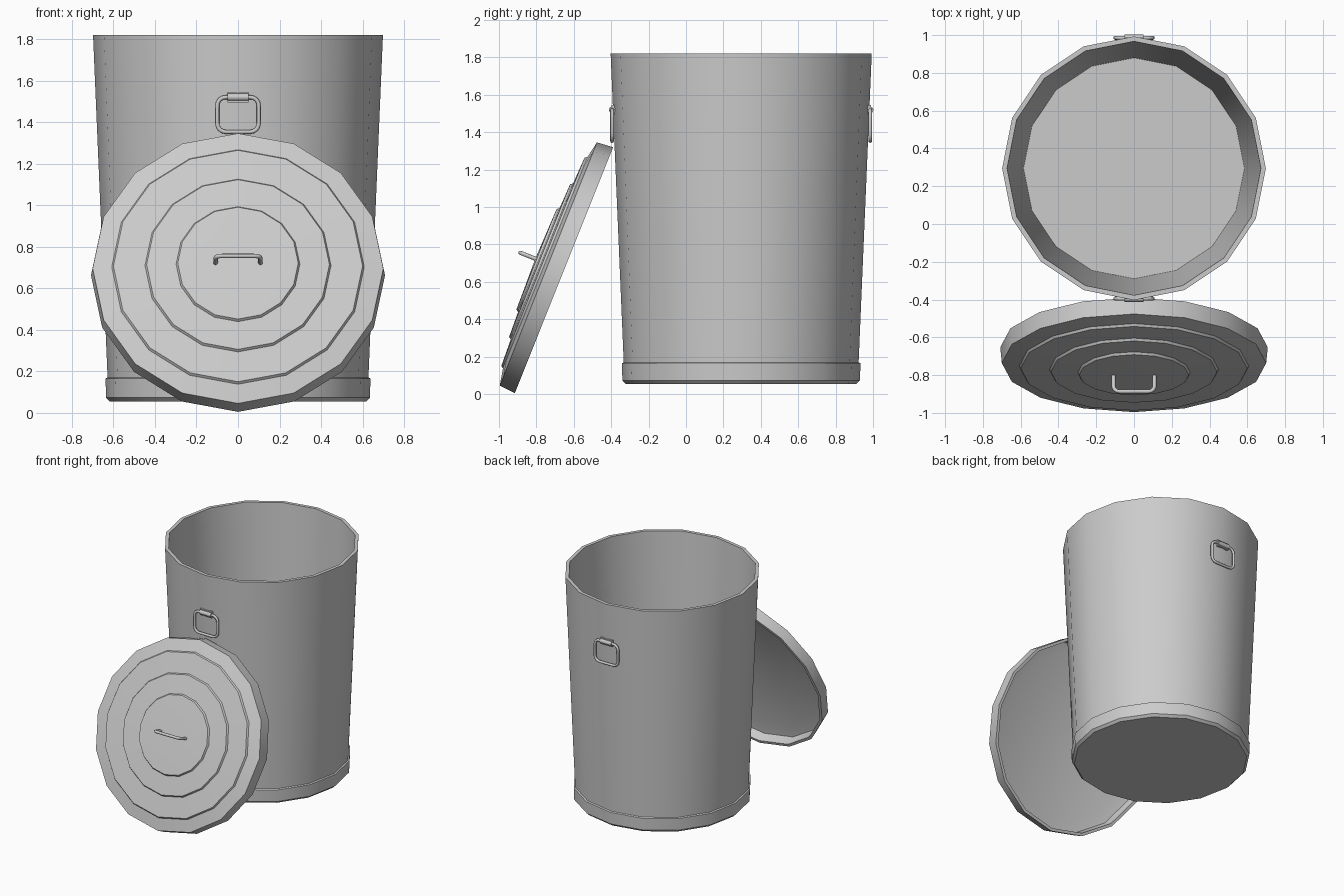
import bpy, bmesh, math
from mathutils import Matrix, Vector

if "Cube" in bpy.data.objects:
    bpy.data.objects.remove(bpy.data.objects["Cube"])

SIDES = 16
CAN_Y = 0.295


def smooth(ob, angle=30):
    bpy.ops.object.select_all(action='DESELECT')
    ob.select_set(True)
    bpy.context.view_layer.objects.active = ob
    bpy.ops.object.shade_smooth_by_angle(angle=math.radians(angle))


def add_mesh(name, bm, matrix):
    bmesh.ops.recalc_face_normals(bm, faces=bm.faces)
    me = bpy.data.meshes.new(name)
    bm.to_mesh(me)
    bm.free()
    ob = bpy.data.objects.new(name, me)
    bpy.context.collection.objects.link(ob)
    ob.matrix_world = matrix
    smooth(ob)
    return ob


def lathe(name, profile, matrix):
    """Spin an (r, z) profile, running from axis to axis, into a closed solid."""
    bm = bmesh.new()
    rings = []
    for r, z in profile:
        if r == 0:
            rings.append([bm.verts.new((0, 0, z))] * SIDES)
        else:
            rings.append([bm.verts.new((r * math.cos(a), r * math.sin(a), z))
                          for a in (2 * math.pi * i / SIDES for i in range(SIDES))])
    for lo, hi in zip(rings, rings[1:]):
        for i in range(SIDES):
            j = (i + 1) % SIDES
            bm.faces.new(dict.fromkeys((lo[i], lo[j], hi[j], hi[i])))
    return add_mesh(name, bm, matrix)


def arc(cx, cz, r, start):
    """Quarter-circle corner in the local XZ plane."""
    return [(cx + r * math.cos(math.radians(start + t)), 0,
             cz + r * math.sin(math.radians(start + t))) for t in (0, 22.5, 45, 67.5, 90)]


def tube(name, points, radius, matrix, cyclic=False):
    cu = bpy.data.curves.new(name, 'CURVE')
    cu.dimensions = '3D'
    cu.bevel_depth = radius
    cu.bevel_resolution = 2
    cu.use_fill_caps = True
    sp = cu.splines.new('POLY')
    sp.points.add(len(points) - 1)
    for p, co in zip(sp.points, points):
        p.co = (*co, 1)
    sp.use_cyclic_u = cyclic
    ob = bpy.data.objects.new(name, cu)
    bpy.context.collection.objects.link(ob)
    ob.matrix_world = matrix
    bpy.ops.object.select_all(action='DESELECT')
    ob.select_set(True)
    bpy.context.view_layer.objects.active = ob
    bpy.ops.object.convert(target='MESH')
    smooth(bpy.context.object, 50)


# Can: base band, tapered wall, rim and hollow inside
can_frame = Matrix.Translation((0, CAN_Y, 0))
lathe("can_body", [(0, 0.055), (0.617, 0.055), (0.635, 0.073), (0.638, 0.165),
                   (0.628, 0.17), (0.698, 1.82), (0.672, 1.82), (0.585, 0.1),
                   (0, 0.1)], can_frame)

# Lid leaning on the can: local z is its outward axis, local y runs up the slope
n = Vector((0, -0.928, 0.371)).normalized()
u = Vector((0, 0.371, 0.928)).normalized()
x = u.cross(n)
lid_frame = Matrix.Translation((0, -0.6525, 0.6625)) @ Matrix((x, u, n)).transposed().to_4x4()
lathe("lid", [(0, 0.165), (0.29, 0.158), (0.298, 0.145), (0.44, 0.14), (0.448, 0.127),
              (0.60, 0.121), (0.608, 0.108), (0.70, 0.09), (0.708, 0), (0.686, 0),
              (0.68, 0.072), (0.60, 0.09), (0, 0.14)], lid_frame)

# Lid grip: rounded arch
grip = [(0.108, 0, 0.15)] + arc(0.078, 0.222, 0.03, 0) + arc(-0.078, 0.222, 0.03, 90) \
    + [(-0.108, 0, 0.15)]
tube("lid_grip", grip, 0.011, lid_frame)

# Front and back carry handles with hinge clips
ring = arc(0.06, 1.48, 0.04, 0) + arc(-0.06, 1.48, 0.04, 90) \
    + arc(-0.06, 1.393, 0.04, 180) + arc(0.06, 1.393, 0.04, 270)
for side, turn in (("front", 0), ("back", math.pi)):
    base = can_frame @ Matrix.Rotation(turn, 4, 'Z')
    frame = base @ Matrix.Translation((0, -0.69, 0))
    tube(side + "_handle", ring, 0.01, frame, True)
    tube(side + "_handle_clip", [(-0.05, 0, 1.52), (0.05, 0, 1.52)], 0.018, frame)
    bm = bmesh.new()
    bmesh.ops.create_cube(bm, size=1, matrix=Matrix.Translation((0, 0.005, 1.52))
                          @ Matrix.Diagonal((0.1, 0.016, 0.05, 1)))
    add_mesh(side + "_handle_plate", bm, frame)
